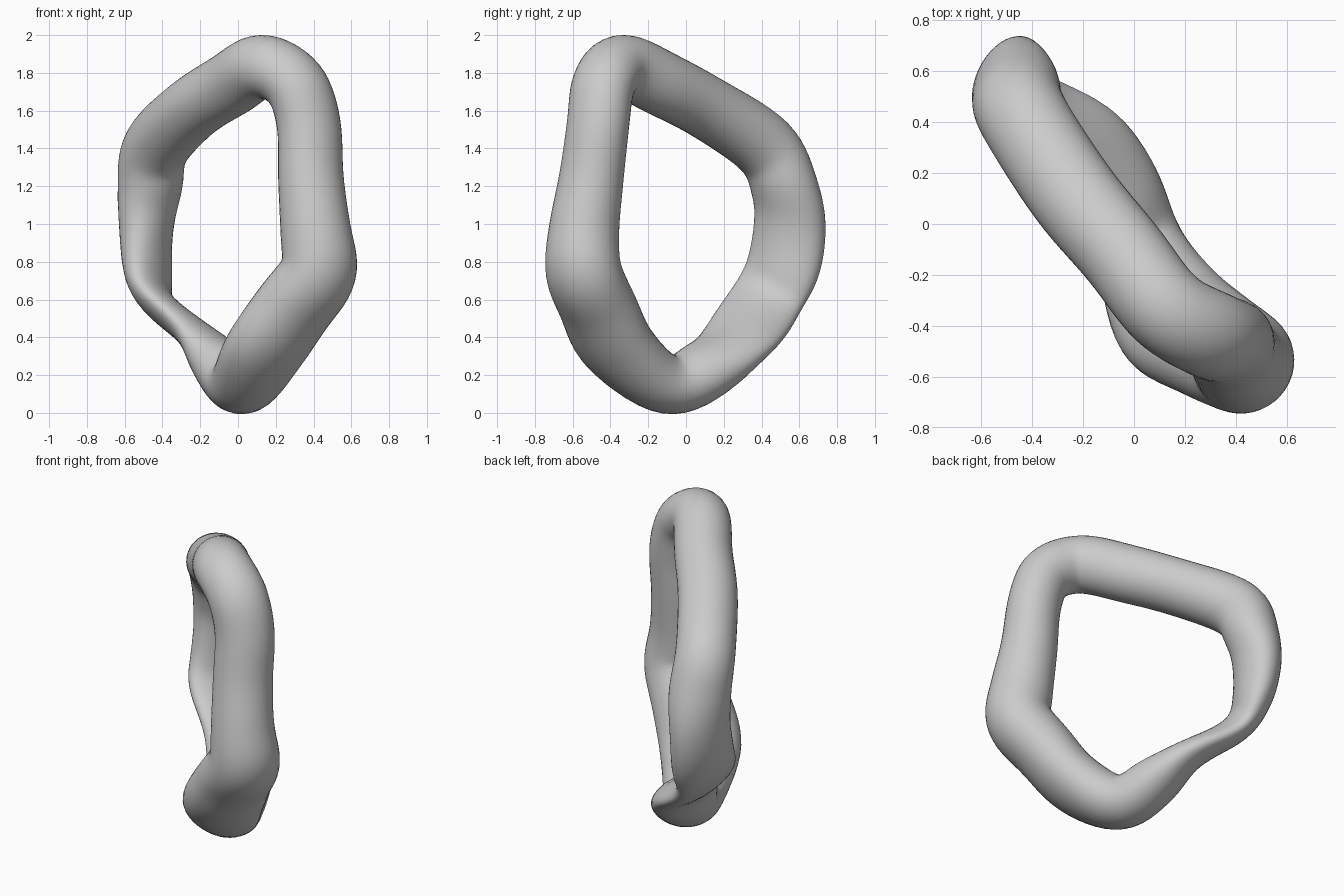
import bpy
import bmesh
import math
from mathutils import Vector

cube = bpy.data.objects.get("Cube")
if cube:
    bpy.data.objects.remove(cube, do_unlink=True)

STEPS = 7    # rings between two stations
SIDES = 40   # points round each ring
ACROSS = (.78, .63, 0)   # direction across the plane of the loop

# Stations along the loop: centre, wide direction, half width, half thickness
stations = [
    ((.02, -.10, .147), (.78, .6, -.2), .185, .165),
    ((-.075, .12, .24), (.8, .5, -.38), .20, .145),
    ((-.205, .285, .395), (.75, .4, -.54), .215, .09),
    ((-.435, .42, .59), (.5, .7, -.5), .205, .085),
    ((-.48, .515, .77), (.4, .9, -.2), .21, .115),
    ((-.485, .55, 1.0), (.35, .94, 0), .20, .14),
    ((-.465, .52, 1.2), (.6, .8, 0), .19, .165),
    ((-.435, .42, 1.41), ACROSS, .18, .18),
    ((-.24, .118, 1.612), ACROSS, .18, .17),
    ((-.04, -.12, 1.738), ACROSS, .175, .175),
    ((.125, -.335, 1.835), ACROSS, .175, .175),
    ((.30, -.435, 1.745), ACROSS, .18, .165),
    ((.375, -.465, 1.53), ACROSS, .18, .16),
    ((.385, -.50, 1.25), ACROSS, .18, .17),
    ((.41, -.54, .97), ACROSS, .19, .19),
    ((.428, -.543, .75), ACROSS, .215, .20),
    ((.295, -.465, .56), ACROSS, .235, .19),
    ((.147, -.36, .345), ACROSS, .25, .18),
]


def spline(values, i, t):
    """Closed Catmull-Rom interpolation."""
    n = len(values)
    a, b, c, d = (values[(i + k) % n] for k in (-1, 0, 1, 2))
    return (b * 2 + (c - a) * t + (a * 2 - b * 5 + c * 4 - d) * t ** 2
            + (b * 3 - a - c * 3 + d) * t ** 3) * .5


def sample(values):
    return [spline(values, i, s / STEPS)
            for i in range(len(values)) for s in range(STEPS)]


centres = sample([Vector(s[0]) for s in stations])
wides = sample([Vector(s[1]).normalized() for s in stations])
half_widths = sample([s[2] for s in stations])
half_thicks = sample([s[3] for s in stations])

# Sweep an ellipse round the closed path
bm = bmesh.new()
rings = []
count = len(centres)
for i in range(count):
    tangent = (centres[(i + 4) % count] - centres[i - 4]).normalized()
    wide = (wides[i] - tangent * wides[i].dot(tangent)).normalized()
    thin = tangent.cross(wide)
    ring = []
    for k in range(SIDES):
        angle = math.tau * k / SIDES
        ring.append(bm.verts.new(
            centres[i] + wide * half_widths[i] * math.cos(angle)
            + thin * half_thicks[i] * math.sin(angle)))
    rings.append(ring)
for i in range(count):
    near, far = rings[i], rings[(i + 1) % count]
    for k in range(SIDES):
        m = (k + 1) % SIDES
        bm.faces.new((near[k], near[m], far[m], far[k]))

# Soften the tight inner corners
for _ in range(6):
    bmesh.ops.smooth_vert(bm, verts=bm.verts, factor=.5, use_axis_x=True,
                          use_axis_y=True, use_axis_z=True)
bmesh.ops.recalc_face_normals(bm, faces=bm.faces)

mesh = bpy.data.meshes.new("twisted_ring")
bm.to_mesh(mesh)
bm.free()
ring_object = bpy.data.objects.new("twisted_ring", mesh)
bpy.context.collection.objects.link(ring_object)
for polygon in mesh.polygons:
    polygon.use_smooth = True

# Plain grey
grey = bpy.data.materials.new("light_grey")
grey.use_nodes = True
colour = (.6, .6, .6, 1)
grey.diffuse_color = colour
grey.node_tree.nodes["Principled BSDF"].inputs["Base Color"].default_value = colour
mesh.materials.append(grey)
